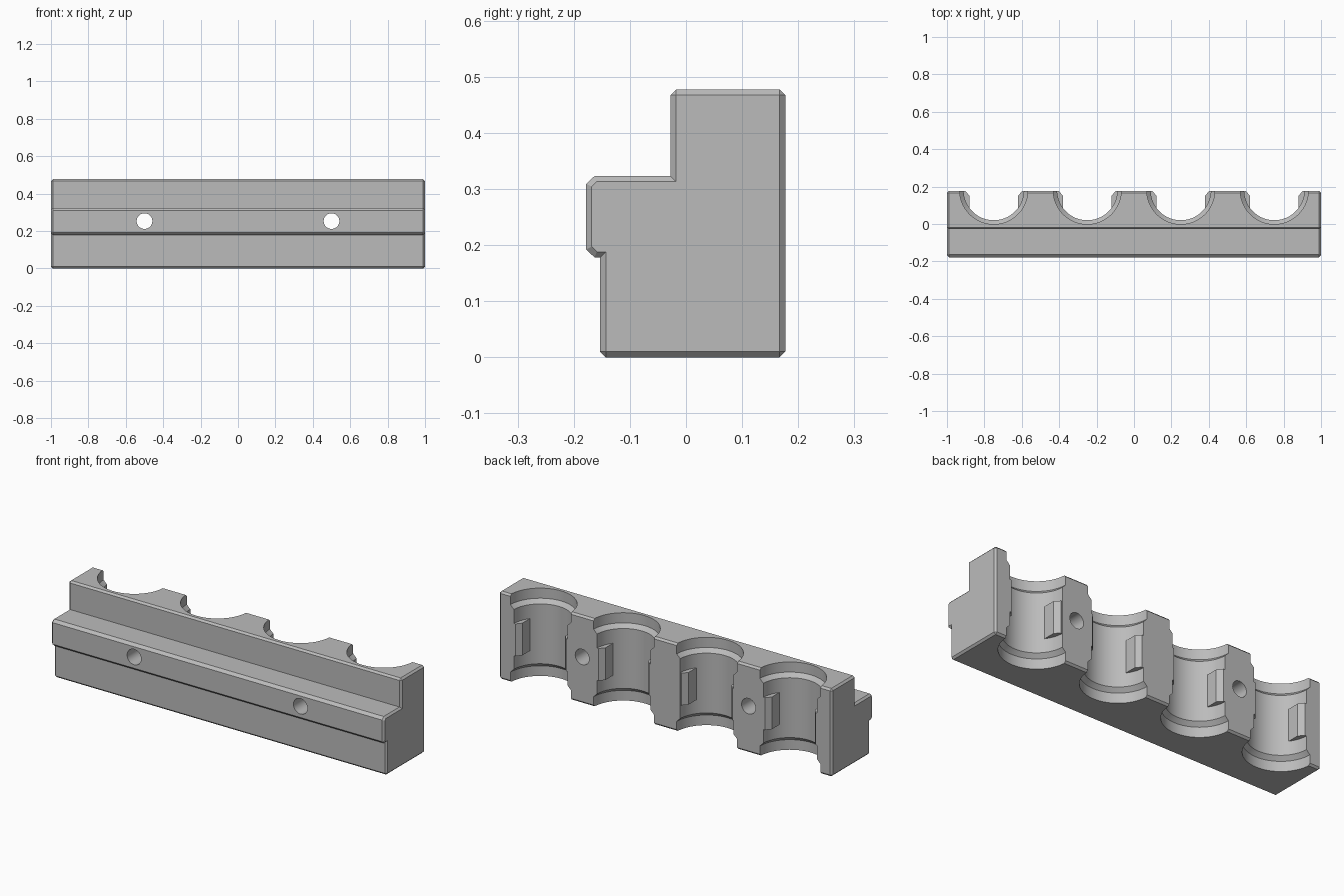
import bpy, bmesh, math
from mathutils import Matrix

if "Cube" in bpy.data.objects:
    bpy.data.objects.remove(bpy.data.objects["Cube"])

grey = bpy.data.materials.new("plain grey")
grey.use_nodes = True
colour = (0.5, 0.5, 0.5, 1)
grey.diffuse_color = colour
grey.node_tree.nodes["Principled BSDF"].inputs["Base Color"].default_value = colour

H, BACK, EDGE = 0.477, 0.177, 0.01


def finish(name, bm):
    bmesh.ops.remove_doubles(bm, verts=bm.verts, dist=0.0001)
    bmesh.ops.recalc_face_normals(bm, faces=bm.faces)
    mesh = bpy.data.meshes.new(name)
    bm.to_mesh(mesh)
    bm.free()
    mesh.materials.append(grey)
    ob = bpy.data.objects.new(name, mesh)
    bpy.context.collection.objects.link(ob)
    return ob


def loft(name, rings):
    """Skin a list of equal-length rings and cap both ends."""
    bm = bmesh.new()
    rows = [[bm.verts.new(p) for p in ring] for ring in rings]
    n = len(rows[0])
    for a, b in zip(rows, rows[1:]):
        for i in range(n):
            j = (i + 1) % n
            bm.faces.new((a[i], a[j], b[j], b[i]))
    bm.faces.new(rows[0])
    bm.faces.new(rows[-1])
    return finish(name, bm)


def cut(target, cutter):
    cutter.hide_render = True
    mod = target.modifiers.new("cut", "BOOLEAN")
    mod.operation = "DIFFERENCE"
    mod.solver = "EXACT"
    mod.object = cutter
    bpy.context.view_layer.objects.active = target
    bpy.ops.object.modifier_apply(modifier=mod.name)
    bpy.data.objects.remove(cutter)


# Stepped body with chamfered edges: side outline and its inset end face
outline = [(-0.143, 0), (0.167, 0), (0.177, 0.01), (0.177, 0.467),
           (0.167, H), (-0.018, H), (-0.028, 0.467), (-0.028, 0.323),
           (-0.163, 0.323), (-0.178, 0.309), (-0.178, 0.192), (-0.163, 0.178),
           (-0.153, 0.178), (-0.153, 0.01)]
inset = [(-0.143, 0.01), (0.167, 0.01), (0.167, 0.01), (0.167, 0.467),
         (0.167, 0.467), (-0.018, 0.467), (-0.018, 0.467), (-0.018, 0.313),
         (-0.159, 0.313), (-0.168, 0.304), (-0.168, 0.197), (-0.159, 0.188),
         (-0.143, 0.188), (-0.143, 0.01)]
sections = [(-1, inset), (-1 + EDGE, outline), (1 - EDGE, outline), (1, inset)]
body = loft("holder_body", [[(x, y, z) for y, z in s] for x, s in sections])

# Round pockets, wider at both rims
CY, R_RIM, R_IN, RIM, CONE = 0.181, 0.182, 0.161, 0.055, 0.021
SIDES = 96
profile = [(R_RIM, -0.05), (R_RIM, RIM), (R_IN, RIM + CONE),
           (R_IN, H - RIM - CONE), (R_RIM, H - RIM), (R_RIM, H + 0.05)]
centres = (-0.75, -0.25, 0.25, 0.75)
for cx in centres:
    rings = []
    for r, z in profile:
        angles = [2 * math.pi * (i + 0.5) / SIDES for i in range(SIDES)]
        rings.append([(cx + r * math.cos(a), CY + r * math.sin(a), z) for a in angles])
    cut(body, loft("pocket_cutter", rings))

# Screw holes through the body
for x in (-0.5, 0.5):
    bm = bmesh.new()
    bmesh.ops.create_cone(bm, cap_ends=True, segments=48, radius1=0.042,
                          radius2=0.042, depth=1,
                          matrix=Matrix.Translation((x, 0, 0.253))
                          @ Matrix.Rotation(math.pi / 2, 4, "X"))
    cut(body, finish("hole_cutter", bm))

bpy.ops.object.select_all(action="DESELECT")
body.select_set(True)
bpy.context.view_layer.objects.active = body
bpy.ops.object.shade_smooth_by_angle(angle=math.radians(25))

# Retaining tabs on both walls of every pocket
tab = [(0.129, 0.08), (0.129, 0.15), (0.152, 0.1765), (0.168, 0.1765), (0.168, 0.08)]
for number, cx in enumerate(centres, 1):
    for word, side in (("right", -1), ("left", 1)):
        loft(f"pocket_{number}_{word}_tab",
             [[(cx + side * x, y, z) for x, y in tab] for z in (0.15, 0.325)])
